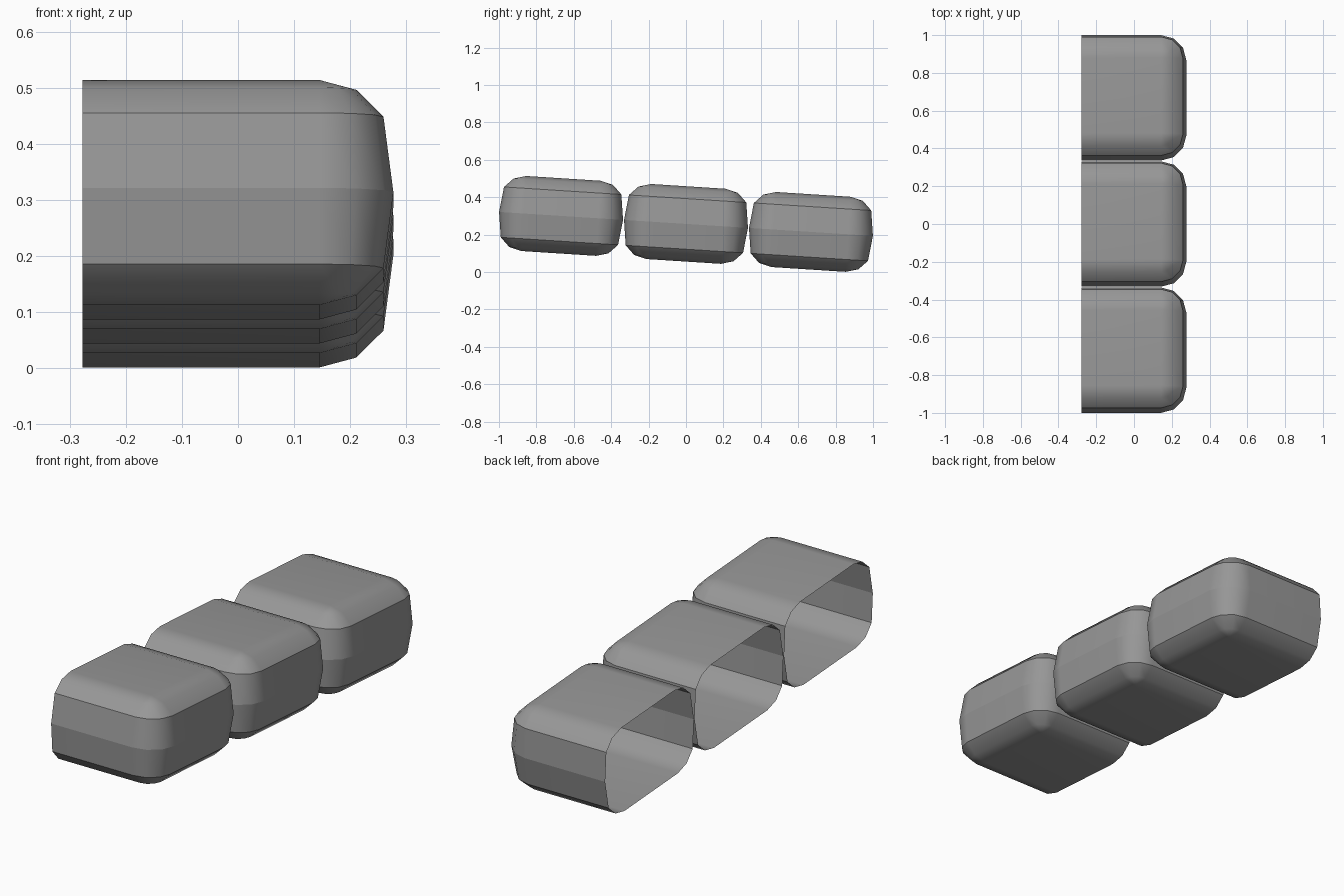
import bpy
import bmesh
from math import sin, cos, radians, atan

cube = bpy.data.objects.get("Cube")
if cube:
    bpy.data.objects.remove(cube, do_unlink=True)

grey = bpy.data.materials.new("mid grey")
grey.use_nodes = True
colour = (0.31, 0.31, 0.31, 1)
grey.diffuse_color = colour
grey.node_tree.nodes["Principled BSDF"].inputs["Base Color"].default_value = colour

CORE_X, CORE_Y, CORE_Z, RADIUS = 0.145, 0.2, 0.069, 0.132
OPEN_X = -0.277
PITCH, DROP, MID_Z = 0.668, 0.0428, 0.2575
STEPS = [radians(a) for a in (0, 30, 60, 90)]


def ring(level):
    """U-shaped outline of one level, open on the -x side."""
    side = -1 if level < 0 else 1
    angle = STEPS[abs(level)]
    r = RADIUS * cos(angle)
    z = side * (CORE_Z + RADIUS * sin(angle)) if level else 0
    half = [(OPEN_X, CORE_Y + r)]
    half += [(CORE_X + r * sin(a), CORE_Y + r * cos(a)) for a in STEPS]
    outline = half + [(x, -y) for x, y in reversed(half)]
    return [(x, y, z) for x, y in outline]


# Rounded shell: bridged rings closed by a flat top and bottom
bm = bmesh.new()
rings = [[bm.verts.new(p) for p in ring(level)] for level in range(-3, 4)]
for low, high in zip(rings, rings[1:]):
    for i in range(len(low) - 1):
        bm.faces.new((low[i], low[i + 1], high[i + 1], high[i]))
for end in (rings[0], rings[-1]):
    bm.faces.new(end)
bmesh.ops.remove_doubles(bm, verts=bm.verts, dist=0.001)
bmesh.ops.recalc_face_normals(bm, faces=bm.faces)
for f in bm.faces:
    f.smooth = True

# Hard creases around the waist and the shoulder rings
for e in bm.edges:
    a, b = (v.co.z for v in e.verts)
    if abs(a - b) < 0.001 and abs(a) < 0.15:
        e.smooth = False

mesh = bpy.data.meshes.new("rounded shell")
bm.to_mesh(mesh)
bm.free()
mesh.materials.append(grey)

# Row of three tilted segments, stepping down towards the back
for i, name in zip((-1, 0, 1), ("front", "middle", "back")):
    obj = bpy.data.objects.new(name + "_segment", mesh)
    bpy.context.collection.objects.link(obj)
    obj.location = (0, PITCH * i, MID_Z - DROP * i)
    obj.rotation_euler.x = -atan(DROP / PITCH)
    mod = obj.modifiers.new("Weighted Normal", "WEIGHTED_NORMAL")
    mod.keep_sharp = True
